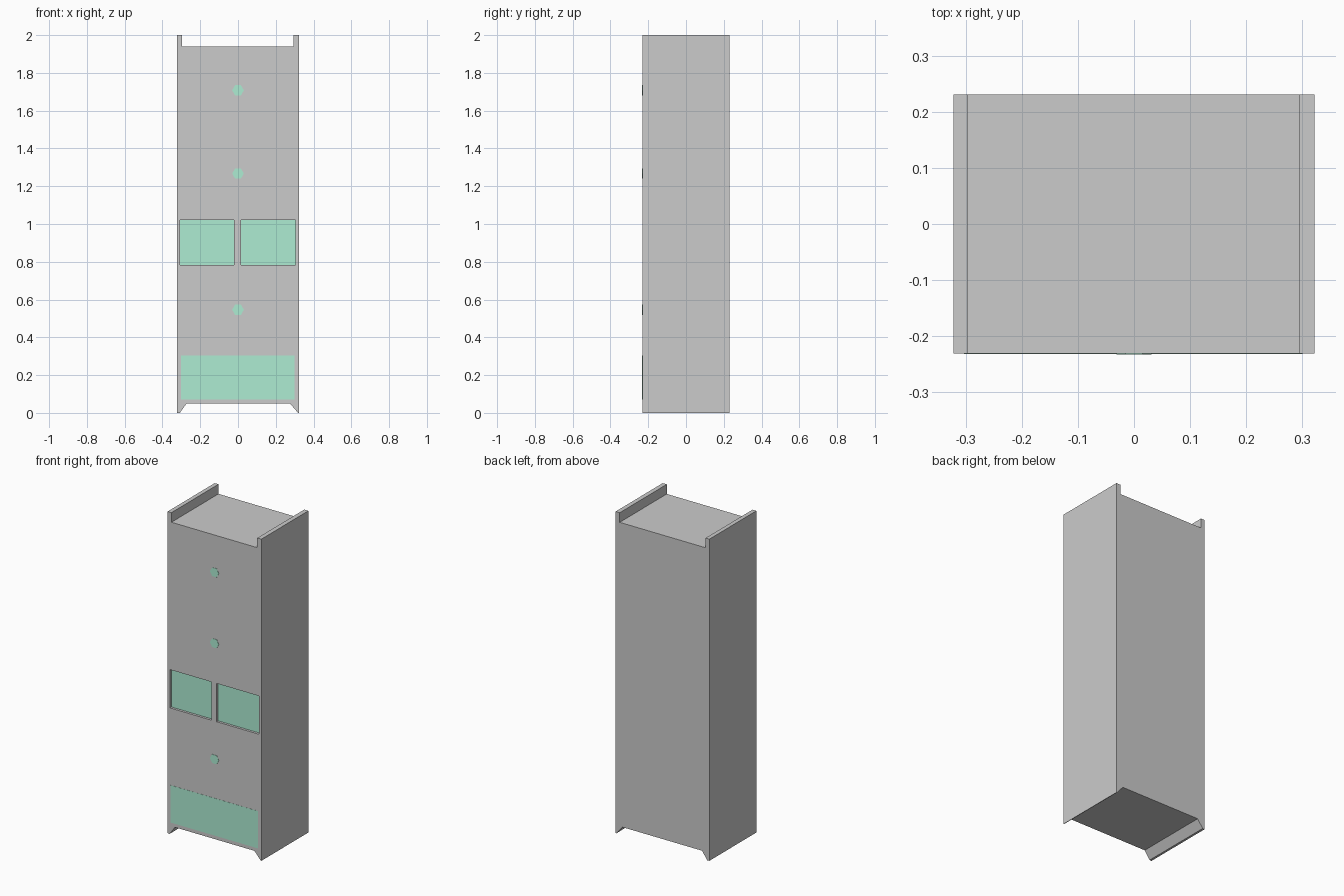
import bpy, bmesh, math

if "Cube" in bpy.data.objects:
    bpy.data.objects.remove(bpy.data.objects["Cube"])

W, D, H = 0.322, 0.231, 2.0   # half width, half depth, height
RECESS = 0.016

green = bpy.data.materials.new("green_panel")
green.diffuse_color = (0.42, 0.84, 0.65, 1)
green.use_nodes = True
green.node_tree.nodes["Principled BSDF"].inputs["Base Color"].default_value = green.diffuse_color


def prism(name, points, y0, y1, mat=None):
    """Extrude an (x, z) outline from y0 to y1."""
    bm = bmesh.new()
    face = bm.faces.new([bm.verts.new((x, y0, z)) for x, z in points])
    ext = bmesh.ops.extrude_face_region(bm, geom=[face])
    verts = [g for g in ext["geom"] if isinstance(g, bmesh.types.BMVert)]
    bmesh.ops.translate(bm, verts=verts, vec=(0, y1 - y0, 0))
    bmesh.ops.recalc_face_normals(bm, faces=bm.faces)
    mesh = bpy.data.meshes.new(name)
    bm.to_mesh(mesh)
    bm.free()
    obj = bpy.data.objects.new(name, mesh)
    bpy.context.collection.objects.link(obj)
    if mat:
        mesh.materials.append(mat)
    return obj


def rect(x0, x1, z0, z1):
    return [(x0, z0), (x1, z0), (x1, z1), (x0, z1)]


# Cabinet carcass: raised side rails on top, angled feet below
outline = [(-W, 0), (-0.308, 0), (-0.272, 0.05), (0.275, 0.05), (0.318, 0), (W, 0),
           (W, H), (0.294, H), (0.294, 1.94), (-0.296, 1.94), (-0.296, H), (-W, H)]
body = prism("cabinet_body", outline, -D, D)

# Two recessed drawer fronts
for side, x0, x1 in (("left", -0.307, -0.02), ("right", 0.015, 0.305)):
    shape = rect(x0, x1, 0.783, 1.021)
    cutter = prism(f"{side}_recess_cutter", shape, -D - 0.05, -D + RECESS)
    cutter.hide_render = True
    cutter.hide_viewport = True
    cut = body.modifiers.new(f"{side}_recess", 'BOOLEAN')
    cut.operation = 'DIFFERENCE'
    cut.solver = 'EXACT'
    cut.object = cutter
    prism(f"{side}_drawer_front", shape, -D + RECESS - 0.001, -D + RECESS + 0.004, green)

# Wide flush panel at the bottom
prism("lower_panel", rect(-0.303, 0.3, 0.072, 0.304), -D - 0.001, -D + 0.004, green)

# Hexagonal knobs on the centre line
for i, z in enumerate((0.546, 1.267, 1.708)):
    hexagon = [(0.031 * math.cos(a * math.pi / 3), z + 0.031 * math.sin(a * math.pi / 3))
               for a in range(6)]
    prism(f"knob_{i + 1}", hexagon, -D - 0.0015, -D + 0.004, green)
